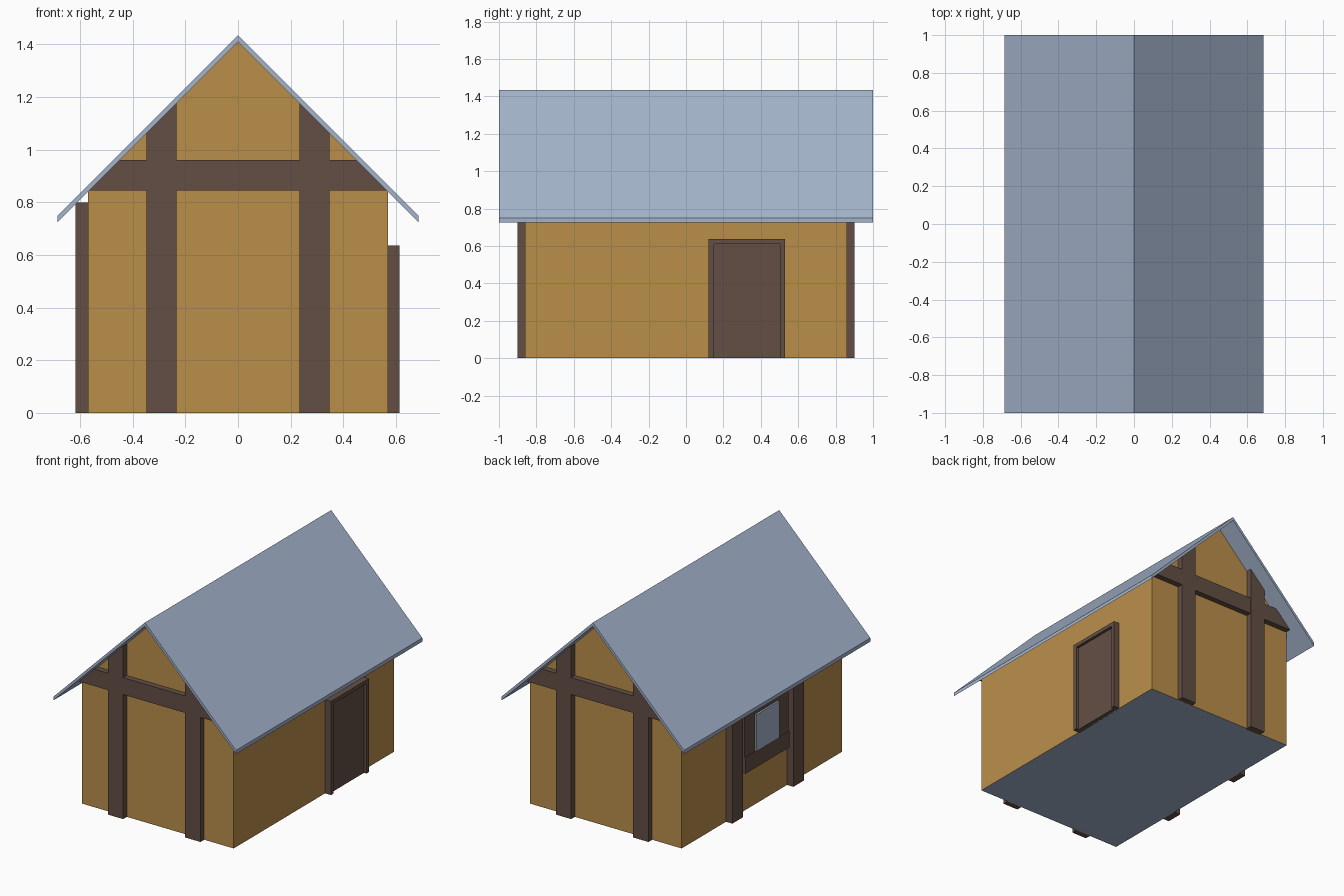
import bpy, bmesh

if "Cube" in bpy.data.objects:
    bpy.data.objects.remove(bpy.data.objects["Cube"])

def srgb(r, g, b):
    f = lambda c: c / 12.92 if c <= 0.04045 else ((c + 0.055) / 1.055) ** 2.4
    return (f(r / 255), f(g / 255), f(b / 255), 1)

def material(name, rgb):
    m = bpy.data.materials.new(name)
    m.diffuse_color = srgb(*rgb)
    m.use_nodes = True
    m.node_tree.nodes["Principled BSDF"].inputs["Base Color"].default_value = m.diffuse_color
    return m

PLASTER = material("ochre plaster", (187, 143, 75))
TIMBER = material("dark timber", (99, 79, 69))
SLATE = material("blue grey slate", (165, 181, 205))

HW, HL = 0.57, 0.86      # half width and half length of the walls
APEX = 1.41              # underside of the ridge; 45 degree pitch

def prism(name, profile, axis, a, b, mats):
    """Extrude a 2D profile from a to b; axis 'y' takes (x, z), axis 'x' takes (y, z)."""
    put = (lambda p, t: (p[0], t, p[1])) if axis == 'y' else (lambda p, t: (t, p[0], p[1]))
    bm = bmesh.new()
    face = bm.faces.new([bm.verts.new(put(p, a)) for p in profile])
    ext = bmesh.ops.extrude_face_region(bm, geom=[face])
    for v in ext["geom"]:
        if isinstance(v, bmesh.types.BMVert):
            v.co["xyz".index(axis)] = b
    bmesh.ops.recalc_face_normals(bm, faces=bm.faces[:])
    me = bpy.data.meshes.new(name)
    bm.to_mesh(me)
    bm.free()
    ob = bpy.data.objects.new(name, me)
    bpy.context.collection.objects.link(ob)
    for m in mats:
        me.materials.append(m)
    return ob

def rect(u0, u1, z0, z1):
    return [(u0, z0), (u1, z0), (u1, z1), (u0, z1)]

# House body, with a slate coloured underside
eave = APEX - HW
body = prism("walls", [(-HW, 0), (HW, 0), (HW, eave), (0, APEX), (-HW, eave)],
             'y', -HL, HL, [PLASTER, SLATE])
for p in body.data.polygons:
    if p.normal.z < -0.9:
        p.material_index = 1

# Thin folded roof with vertical eave edges
R, T = 0.685, 0.025
prism("roof", [(-R, APEX - R), (0, APEX), (R, APEX - R),
               (R, APEX + T - R), (0, APEX + T), (-R, APEX + T - R)],
      'y', -1, 1, [SLATE])

# Gable timbers on front and back, trimmed to the roof slope
for end, s in (("front", -1), ("back", 1)):
    y0, y1 = s * (HL - 0.01), s * 0.9
    for side, k in (("left", -1), ("right", 1)):
        xi, xo = 0.233, 0.348
        prism(f"{end}_{side}_post", [(k * xi, 0), (k * xo, 0), (k * xo, APEX - xo), (k * xi, APEX - xi)],
              'y', y0, y1, [TIMBER])
    zb, zt = 0.845, 0.96
    # the beam sits a hair behind the post faces
    prism(f"{end}_beam", [(zb - APEX, zb), (APEX - zb, zb), (APEX - zt, zt), (zt - APEX, zt)],
          'y', y0, y1 - s * 0.001, [TIMBER])

# Door on the right wall: jambs, lintel and recessed panel
DX = HW - 0.01
prism("door_frame", [(0.12, 0), (0.15, 0), (0.15, 0.61), (0.503, 0.61), (0.503, 0),
                     (0.53, 0), (0.53, 0.636), (0.12, 0.636)], 'x', DX, 0.614, [TIMBER])
prism("door_panel", rect(0.15, 0.503, 0, 0.61), 'x', DX, 0.595, [TIMBER])

# Posts on the left wall
for name, s in (("near_front", -1), ("near_back", 1)):
    prism(f"left_wall_post_{name}", rect(s * 0.27, s * 0.385, 0, 0.8), 'x', -DX, -0.618, [TIMBER])

# Window on the left wall: square surround and a proud pane
prism("window_bottom_rail", rect(-0.235, 0.235, 0.28, 0.39), 'x', -DX, -0.612, [TIMBER])
prism("window_top_rail", rect(-0.235, 0.235, 0.64, 0.75), 'x', -DX, -0.605, [TIMBER])
for name, s in (("front", -1), ("back", 1)):
    prism(f"window_stile_{name}", rect(s * 0.122, s * 0.235, 0.39, 0.64), 'x', -DX, -0.605, [TIMBER])
prism("window_pane", rect(-0.122, 0.122, 0.39, 0.64), 'x', -DX, -0.617, [SLATE])
